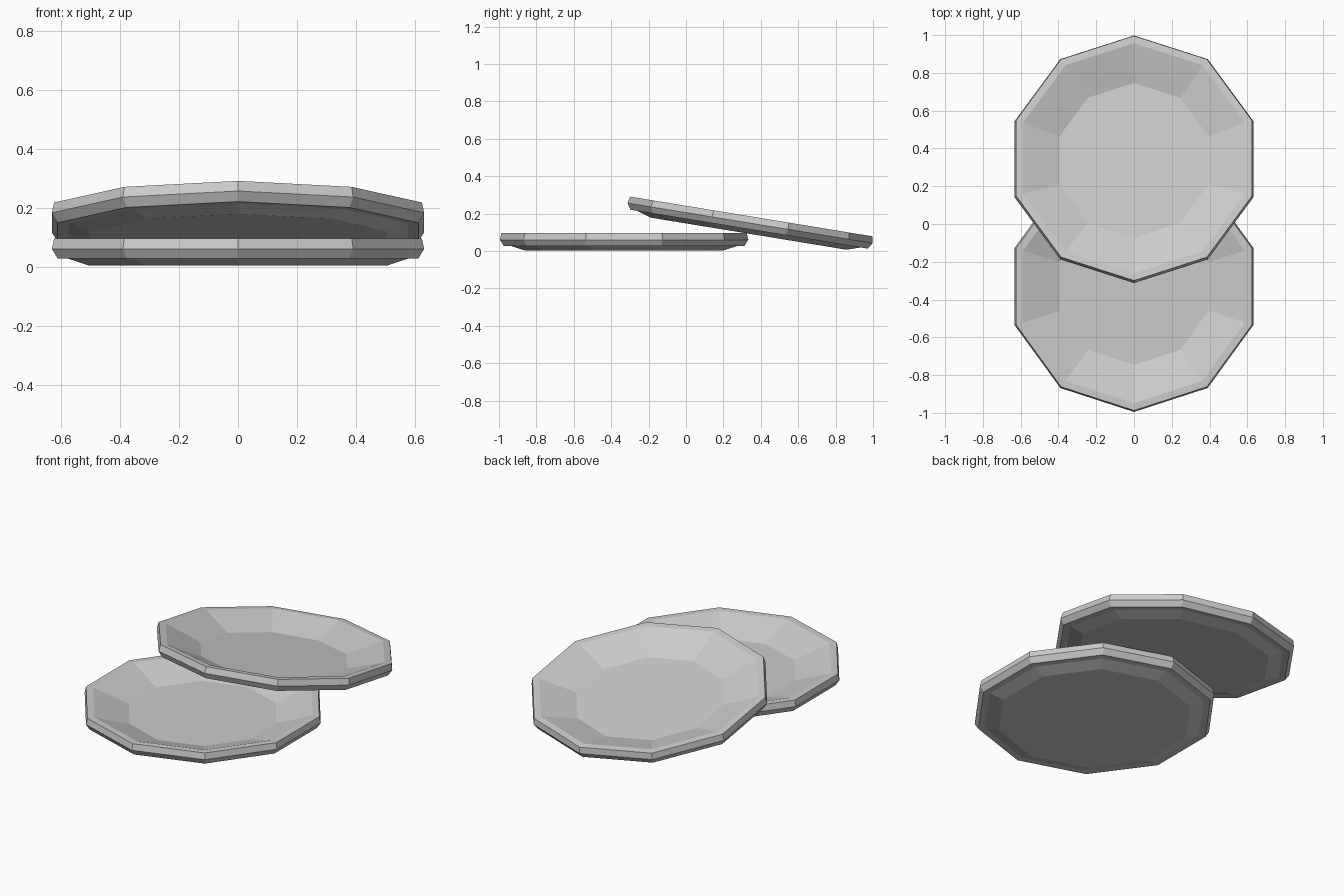
import bpy, bmesh, math

if "Cube" in bpy.data.objects:
    bpy.data.objects.remove(bpy.data.objects["Cube"])

SIDES = 10
# Plate cross-section (radius, height): underside, rim, dished inside
PROFILE = [(0.53, 0.003), (0.605, 0.027), (0.643, 0.027), (0.664, 0.06),
           (0.656, 0.096), (0.617, 0.096), (0.415, 0.025)]


def plate(name, location, tilt=0.0):
    bm = bmesh.new()
    rings = []
    for r, z in PROFILE:
        angles = [math.pi / 2 + 2 * math.pi * i / SIDES for i in range(SIDES)]
        rings.append([bm.verts.new((r * math.cos(a), r * math.sin(a), z)) for a in angles])
    for low, high in zip(rings, rings[1:]):
        for i in range(SIDES):
            j = (i + 1) % SIDES
            bm.faces.new((low[i], low[j], high[j], high[i]))
    # Flat underside and inner floor
    bm.faces.new(rings[0][::-1])
    bm.faces.new(rings[-1])
    bmesh.ops.recalc_face_normals(bm, faces=bm.faces[:])
    mesh = bpy.data.meshes.new(name)
    bm.to_mesh(mesh)
    bm.free()
    obj = bpy.data.objects.new(name, mesh)
    obj.location = location
    obj.rotation_euler.x = math.radians(tilt)
    bpy.context.collection.objects.link(obj)
    return obj


# One plate flat, the other leaning on its rim
plate("flat_plate", (0, -0.331, 0))
plate("leaning_plate", (0, 0.333, 0.09), -9.3)
